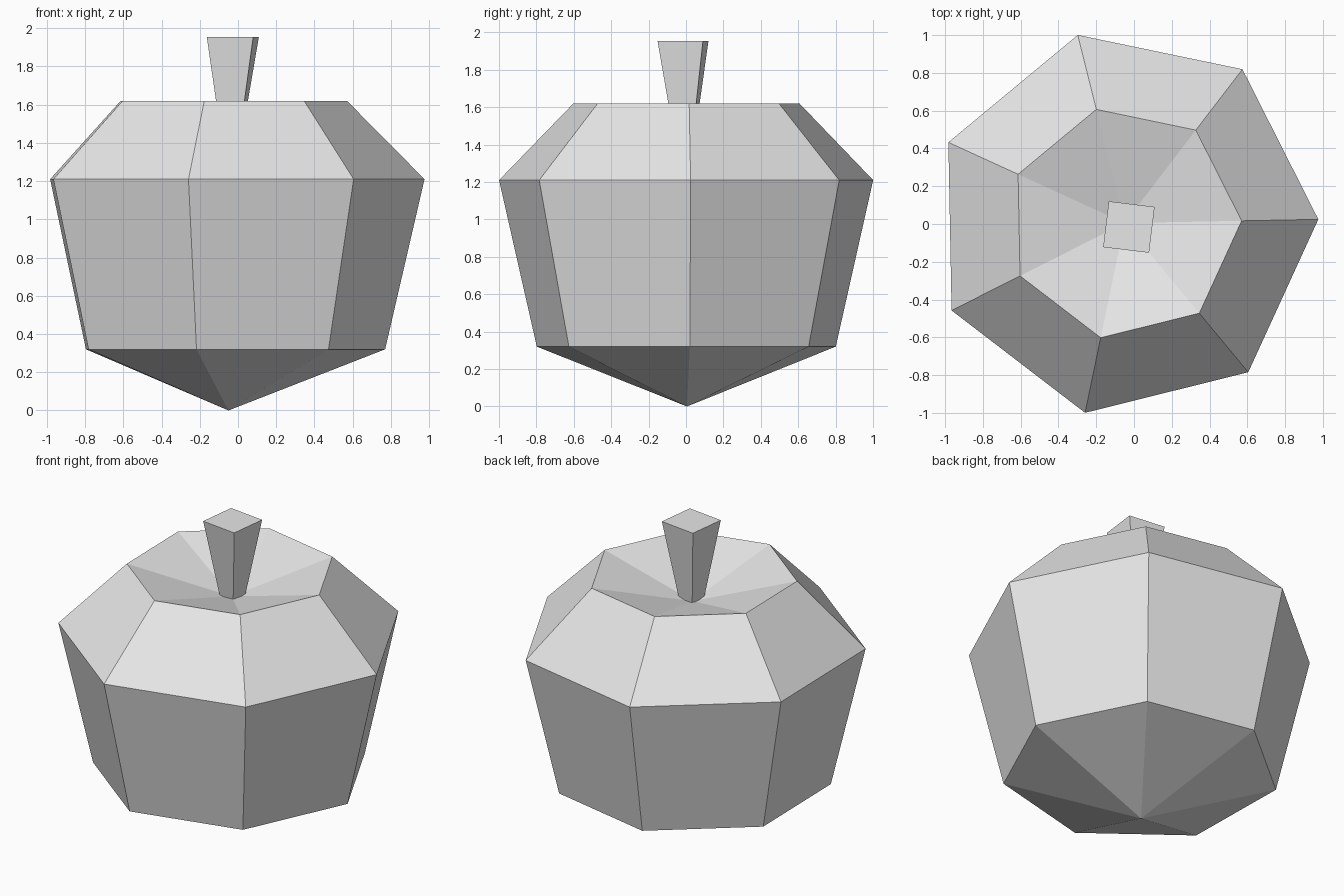
import bpy, bmesh
from math import radians, cos, sin, tau

cube = bpy.data.objects.get("Cube")
if cube:
    bpy.data.objects.remove(cube, do_unlink=True)

# Single flat colour
grey = bpy.data.materials.new("light grey")
grey.use_nodes = True
grey.diffuse_color = (0.8, 0.8, 0.8, 1)
grey.node_tree.nodes["Principled BSDF"].inputs["Base Color"].default_value = (0.8, 0.8, 0.8, 1)


def lathe(name, sides, turn, profile):
    """Join polygon rings given as (x, y, z, radius); radius 0 is a point."""
    bm = bmesh.new()
    rings = []
    for x, y, z, r in profile:
        count = sides if r else 1
        angles = [radians(turn) + tau * i / sides for i in range(count)]
        rings.append([bm.verts.new((x + r * cos(a), y + r * sin(a), z)) for a in angles])
    for low, high in zip(rings, rings[1:]):
        for i in range(sides):
            j = i + 1
            corners = [low[i % len(low)], low[j % len(low)],
                       high[j % len(high)], high[i % len(high)]]
            bm.faces.new(list(dict.fromkeys(corners)))
    # Close open ends
    for ring in (rings[0][::-1], rings[-1]):
        if len(ring) > 1:
            bm.faces.new(ring)
    bmesh.ops.recalc_face_normals(bm, faces=bm.faces)
    mesh = bpy.data.meshes.new(name)
    bm.to_mesh(mesh)
    bm.free()
    mesh.materials.append(grey)
    obj = bpy.data.objects.new(name, mesh)
    bpy.context.collection.objects.link(obj)
    return obj


# Seven-sided body: pointed base, widest shoulder, sunken top
cx, cy = -0.05, 0.005
body = [(0, 0), (0.32, 0.82), (1.21, 1.026), (1.62, 0.62), (1.45, 0)]
lathe("fruit_body", 7, 1.1, [(cx, cy, z, r) for z, r in body])

# Square stem flaring towards the top
lathe("stem", 4, 38, [(-0.034, -0.008, 1.44, 0.07), (-0.027, -0.016, 1.955, 0.173)])
